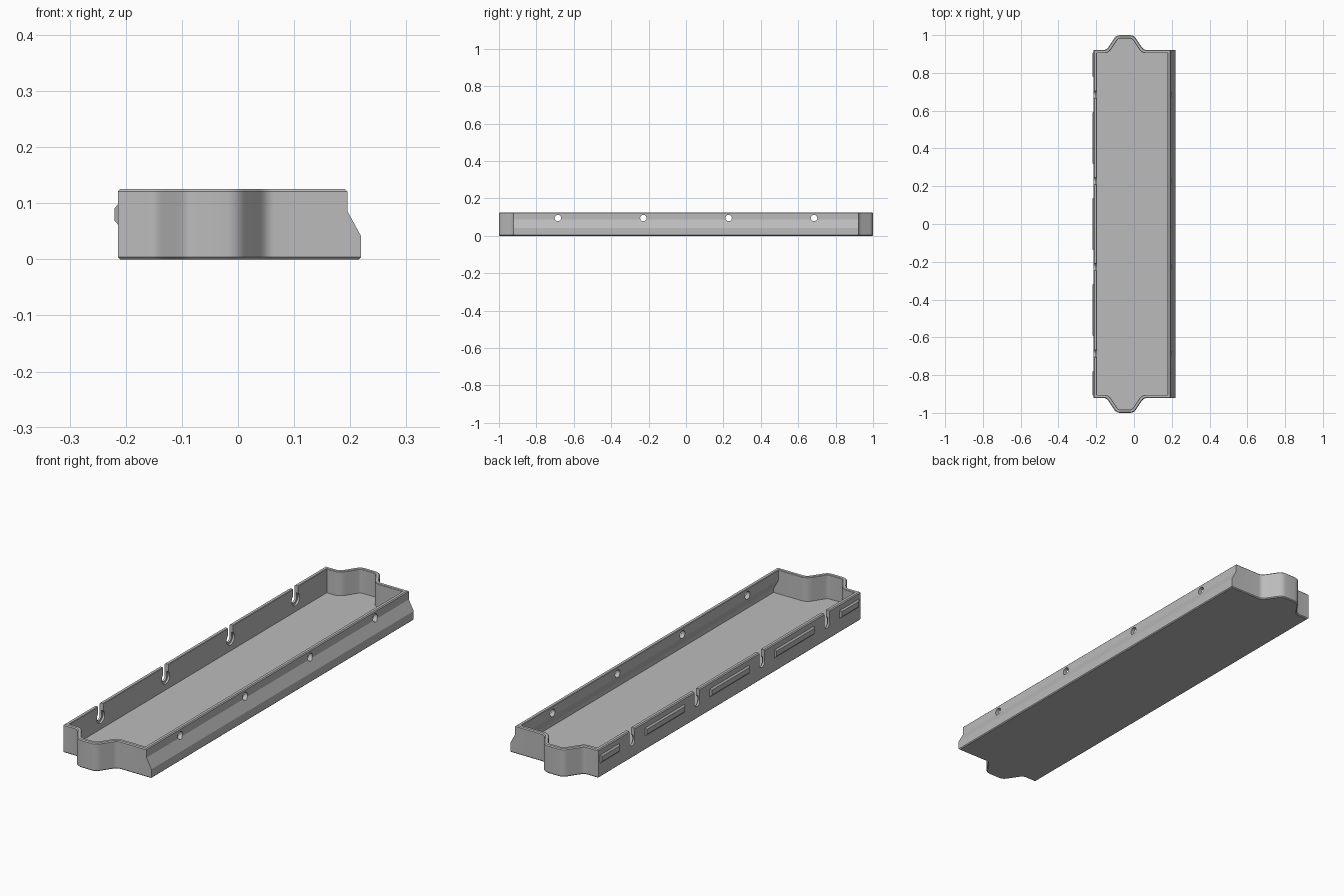
import bpy, bmesh, math
from mathutils import Vector

cube = bpy.data.objects.get("Cube")
if cube:
    bpy.data.objects.remove(cube, do_unlink=True)

grey = bpy.data.materials.new("mid grey")
grey.use_nodes = True
grey.diffuse_color = (0.5, 0.5, 0.5, 1)
grey.node_tree.nodes["Principled BSDF"].inputs["Base Color"].default_value = grey.diffuse_color

LEFT, END, WALL, FLOOR, TOP, BEVEL = -0.214, 0.922, 0.018, 0.018, 0.125, 0.004
NUB_X = -0.047
PORTS = (-0.685, -0.228, 0.228, 0.685)


def finish(bm, name):
    bmesh.ops.recalc_face_normals(bm, faces=bm.faces)
    mesh = bpy.data.meshes.new(name)
    bm.to_mesh(mesh)
    bm.free()
    mesh.materials.append(grey)
    obj = bpy.data.objects.new(name, mesh)
    bpy.context.scene.collection.objects.link(obj)
    return obj


def fillet(a, corner, b, steps=6):
    """Rounded corner between two points."""
    a, c, b = Vector(a), Vector(corner), Vector(b)
    return [a * (1 - t) ** 2 + c * 2 * t * (1 - t) + b * t * t
            for t in (i / steps for i in range(steps + 1))]


def outline(inset, right):
    """Plan of the tray: a rectangle with a rounded nub on each end."""
    half = fillet((0.112, END), (0.097, END), (0.086, 0.940)) \
        + fillet((0.058, 0.982), (0.047, 0.999), (0.026, 1.0))
    nub = [Vector((NUB_X + p.x, p.y)) for p in half] \
        + [Vector((NUB_X - p.x, p.y)) for p in reversed(half)]
    back = [Vector((right, END))] + nub + [Vector((LEFT, END))]
    pts = back + [Vector((p.x, -p.y)) for p in reversed(back)]
    result = []
    for i, p in enumerate(pts):
        d1 = (p - pts[i - 1]).normalized()
        d2 = (pts[(i + 1) % len(pts)] - p).normalized()
        n1, n2 = Vector((-d1.y, d1.x)), Vector((-d2.y, d2.x))
        result.append(p + (n1 + n2) * (inset / (1 + n1.dot(n2))))
    return result


# Tray shell: stacked outlines up the outside and down the inside
LOW, HIGH = 0.2195, 0.195
levels = [
    (0, BEVEL, LOW), (BEVEL, 0, LOW), (0.041, 0, LOW), (0.086, 0, HIGH),
    (TOP - BEVEL, 0, HIGH), (TOP, BEVEL, HIGH), (TOP, WALL - BEVEL / 2, HIGH),
    (TOP - BEVEL / 2, WALL, HIGH), (0.080, WALL, HIGH), (0.035, WALL, LOW),
    (FLOOR, WALL, LOW),
]
bm = bmesh.new()
rings = [[bm.verts.new((p.x, p.y, z)) for p in outline(inset, right)]
         for z, inset, right in levels]
for lower, upper in zip(rings, rings[1:]):
    for i in range(len(lower)):
        j = (i + 1) % len(lower)
        bm.faces.new((lower[i], lower[j], upper[j], upper[i]))
bm.faces.new(rings[0])
bm.faces.new(rings[-1])
tray = finish(bm, "tray")


def prism(name, points, x0, x1):
    """Solid made from a (y, z) outline running between two x positions."""
    bm = bmesh.new()
    face = bm.faces.new([bm.verts.new((x0, y, z)) for y, z in points])
    new = bmesh.ops.extrude_face_region(bm, geom=[face])["geom"]
    bmesh.ops.translate(bm, vec=(x1 - x0, 0, 0),
                        verts=[g for g in new if isinstance(g, bmesh.types.BMVert)])
    return finish(bm, name)


def arc(y, z, r, start, end, steps):
    return [(y + r * math.cos(start + (end - start) * i / steps),
             z + r * math.sin(start + (end - start) * i / steps)) for i in range(steps)]


def cut(cutter):
    cutter.hide_render = True
    mod = tray.modifiers.new("cut", 'BOOLEAN')
    mod.operation = 'DIFFERENCE'
    mod.solver = 'EXACT'
    mod.object = cutter
    bpy.context.view_layer.objects.active = tray
    bpy.ops.object.modifier_apply(modifier=mod.name)
    bpy.data.objects.remove(cutter, do_unlink=True)


# Round ports in the left wall, open slots with inner recesses in the right wall
for y in PORTS:
    cut(prism("port_cutter", arc(y, 0.095, 0.017, 0, math.tau, 24), 0.15, 0.25))
    slot = arc(y, 0.072, 0.018, math.pi, math.tau, 12) + [(y + 0.018, 0.072), (y + 0.018, 0.2), (y - 0.018, 0.2)]
    cut(prism("slot_cutter", slot, -0.25, -0.17))
    cut(prism("recess_cutter", arc(y, 0.072, 0.028, 0, math.tau, 24), -0.205, -0.17))

# Bevelled grip ribs on the outside of the right wall
for i, (y0, y1) in enumerate(((-0.91, -0.775), (-0.595, -0.315), (-0.14, 0.14),
                              (0.315, 0.595), (0.775, 0.91))):
    bm = bmesh.new()
    loops = [[bm.verts.new((x, y, z)) for y, z in
              ((y0 + d, 0.062 + d), (y1 - d, 0.062 + d), (y1 - d, 0.098 - d), (y0 + d, 0.098 - d))]
             for x, d in ((LEFT + 0.004, 0), (LEFT, 0), (LEFT - 0.006, 0.007))]
    for a, b in zip(loops, loops[1:]):
        for k in range(4):
            bm.faces.new((a[k], a[(k + 1) % 4], b[(k + 1) % 4], b[k]))
    bm.faces.new(loops[0])
    bm.faces.new(loops[-1])
    finish(bm, f"grip_rib_{i + 1}")

# Smooth the rounded nubs while keeping the edges crisp
bpy.ops.object.select_all(action='DESELECT')
tray.select_set(True)
bpy.context.view_layer.objects.active = tray
bpy.ops.object.shade_smooth_by_angle(angle=math.radians(25))
